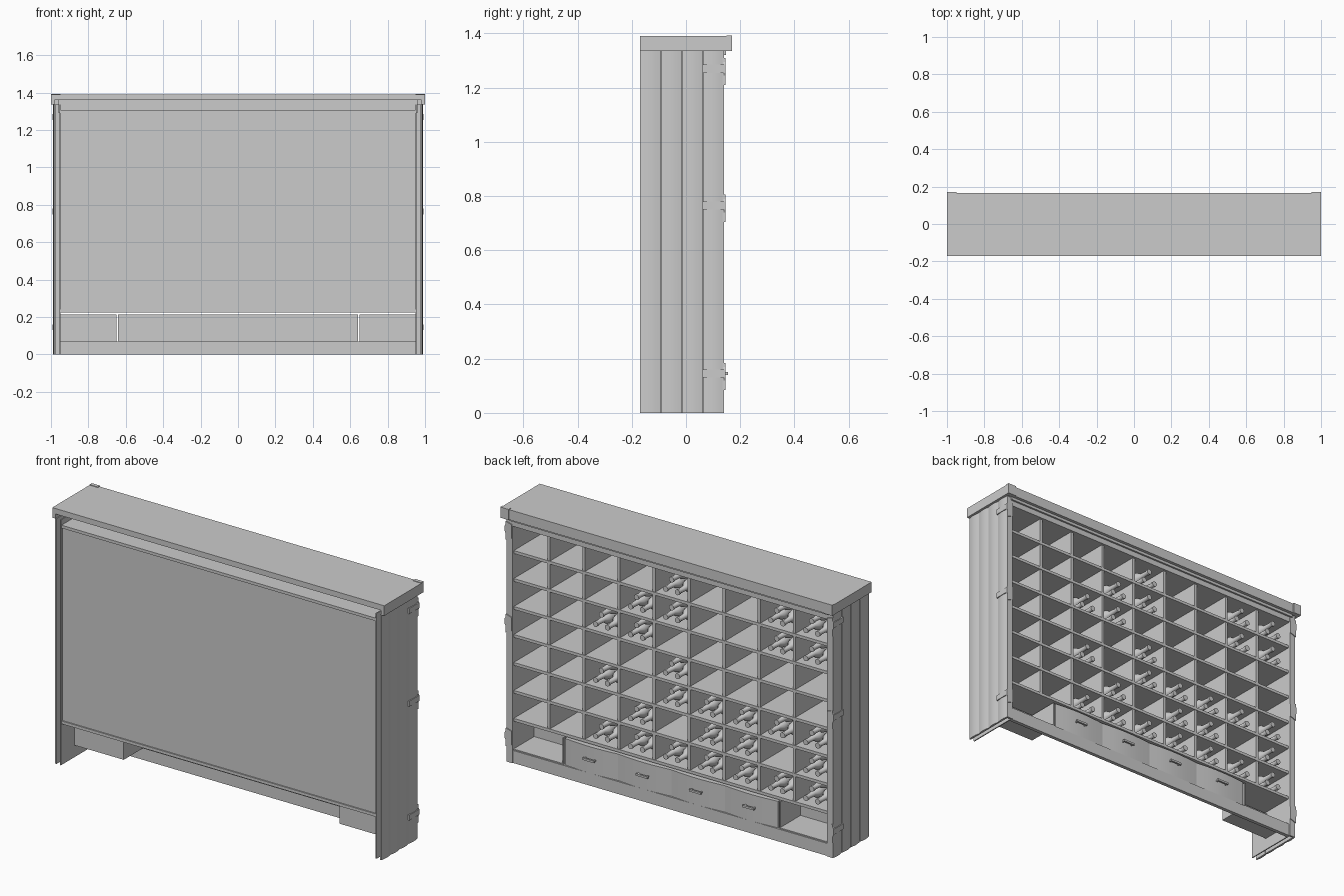
import bpy, bmesh, math

if "Cube" in bpy.data.objects:
    bpy.data.objects.remove(bpy.data.objects["Cube"])

def mesh_object(name, bm, smooth=False):
    bmesh.ops.recalc_face_normals(bm, faces=bm.faces)
    me = bpy.data.meshes.new(name)
    bm.to_mesh(me)
    bm.free()
    ob = bpy.data.objects.new(name, me)
    bpy.context.collection.objects.link(ob)
    if smooth:
        bpy.context.view_layer.objects.active = ob
        ob.select_set(True)
        bpy.ops.object.shade_smooth_by_angle(angle=math.radians(35))
        ob.select_set(False)
    return ob

def box(name, x0, x1, y0, y1, z0, z1):
    bm = bmesh.new()
    bmesh.ops.create_cube(bm, size=1)
    for v in bm.verts:
        v.co = ((x0 + x1) / 2 + v.co.x * (x1 - x0),
                (y0 + y1) / 2 + v.co.y * (y1 - y0),
                (z0 + z1) / 2 + v.co.z * (z1 - z0))
    return mesh_object(name, bm)

def mbox(name, s, x0, x1, *rest):
    a, b = sorted((s * x0, s * x1))
    return box(name, a, b, *rest)

def prism(name, pts, z0, z1, smooth=False):
    """Vertical extrusion of an xy outline."""
    bm = bmesh.new()
    f = bm.faces.new([bm.verts.new((x, y, z0)) for x, y in pts])
    r = bmesh.ops.extrude_face_region(bm, geom=[f])
    for v in r["geom"]:
        if isinstance(v, bmesh.types.BMVert):
            v.co.z = z1
    return mesh_object(name, bm, smooth)

# Top: slab with side skirts, front fascia and corner caps, open at the rear
box("top_slab", -1, 1, -0.17, 0.165, 1.36, 1.39)
box("top_fascia", -1, 1, 0.145, 0.165, 1.335, 1.39)
for s in (-1, 1):
    mbox("top_skirt", s, 0.98, 1, -0.17, 0.165, 1.335, 1.36)
    mbox("top_corner_cap", s, 0.95, 1.0, 0.15, 0.17, 1.335, 1.393)
box("top_rail", -0.96, 0.96, 0.12, 0.138, 1.29, 1.36)
box("top_moulding", -0.96, 0.96, 0.12, 0.148, 1.32, 1.345)

# Sides: bulging outer planks, inner sheet, closed front stile
seams = [-0.17, -0.092, -0.014, 0.064, 0.14]
for s in (-1, 1):
    for a, b in zip(seams, seams[1:]):
        pts = [(s * 0.975, a + 0.001), (s * 0.975, b - 0.001)]
        for i in range(7):
            t = 1 - i / 6
            pts.append((s * (0.983 + 0.005 * math.sin(math.pi * t)),
                        a + 0.001 + (b - a - 0.002) * t))
        prism("side_plank", pts, 0, 1.336, True)
    mbox("side_inner_sheet", s, 0.948, 0.954, -0.17, 0.14, 0, 1.336)
    mbox("front_stile", s, 0.948, 0.984, 0.13, 0.14, 0, 1.336)

# Metal corner brackets
for s in (-1, 1):
    for z in (0.145, 0.765, 1.27):
        mbox("bracket_strap", s, 0.98, 0.991, 0.06, 0.144, z - 0.015, z + 0.015)
        bm = bmesh.new()
        outline = [(0.95, -0.045), (0.985, -0.06), (0.985, -0.025), (0.991, -0.015),
                   (0.991, 0.015), (0.985, 0.025), (0.985, 0.04), (0.95, 0.03)]
        f = bm.faces.new([bm.verts.new((s * x, 0.138, z + dz)) for x, dz in outline])
        r = bmesh.ops.extrude_face_region(bm, geom=[f])
        bmesh.ops.translate(bm, vec=(0, 0.007, 0),
                            verts=[v for v in r["geom"] if isinstance(v, bmesh.types.BMVert)])
        mesh_object("bracket_plate", bm)

# Pigeonhole grid: 9 columns by 7 rows
COLS, ROWS, W, Z0, Z1 = 9, 7, 0.95, 0.232, 1.298
dx, dz = 2 * W / COLS, (Z1 - Z0) / ROWS
for r in range(ROWS + 1):
    back = -0.165 if r in (0, ROWS) else -0.15
    z = Z0 + r * dz
    box("shelf", -W, W, back, 0.128, z - 0.008, z + 0.008)
for c in range(1, COLS):
    x = -W + c * dx
    box("divider", x - 0.008, x + 0.008, -0.15, 0.125, Z0, Z1)
box("back_panel", -W, W, -0.158, -0.148, Z0, Z1)

# Bottles: lathed once, stacked in threes (column from +x, row from top)
prof = [(0, 0), (0.03, 0), (0.034, 0.006), (0.034, 0.15), (0.028, 0.172),
        (0.015, 0.19), (0.012, 0.24), (0.015, 0.242), (0.015, 0.256), (0, 0.256)]
bm = bmesh.new()
vs = [bm.verts.new((r, y, 0)) for r, y in prof]
es = [bm.edges.new(p) for p in zip(vs, vs[1:])]
bmesh.ops.spin(bm, geom=vs + es, cent=(0, 0, 0), axis=(0, 1, 0),
               angle=2 * math.pi, steps=12)
bmesh.ops.remove_doubles(bm, verts=bm.verts, dist=0.0002)
bottle = mesh_object("bottle", bm, True)
filled = {0: (4, 7, 8), 1: (3, 4, 7, 8), 2: (2, 3), 3: (4,),
          4: (2, 4, 5, 6, 7, 8), 5: (3, 5, 6, 8), 6: (2, 3, 4, 5, 6, 7, 8)}
first = True
for row, cols in filled.items():
    for c in cols:
        cx = W - (c + 0.5) * dx
        floor = Z1 - (row + 1) * dz + 0.008
        for ox, oz in ((-0.036, 0.034), (0.036, 0.034), (0, 0.094)):
            if first:
                ob, first = bottle, False
            else:
                ob = bottle.copy()
                bpy.context.collection.objects.link(ob)
            ob.location = (cx + ox, -0.13, floor + oz)

# Base rail and open end niches
box("base_rail", -W, W, 0.115, 0.135, 0, 0.068)
for s in (-1, 1):
    mbox("niche_floor", s, 0.65, W, -0.055, 0.13, 0.066, 0.074)
    mbox("niche_back", s, 0.65, W, -0.055, -0.047, 0.07, 0.212)
    mbox("niche_side", s, 0.65, 0.657, -0.055, 0.125, 0.07, 0.212)

# Four gently bowed drawer fronts with bar handles
for i in range(4):
    a = -0.642 + i * 0.321
    b = a + 0.321
    pts = [(a, 0.105), (b, 0.105)]
    for k in range(9):
        t = 1 - k / 8
        pts.append((a + (b - a) * t, 0.125 + 0.01 * math.sin(math.pi * t)))
    prism("drawer_front", pts, 0.068, 0.212, True)
    m = (a + b) / 2
    box("drawer_handle", m - 0.035, m + 0.035, 0.145, 0.155, 0.14, 0.151)
    for o in (-0.028, 0.028):
        box("handle_post", m + o - 0.004, m + o + 0.004, 0.125, 0.147, 0.142, 0.149)
